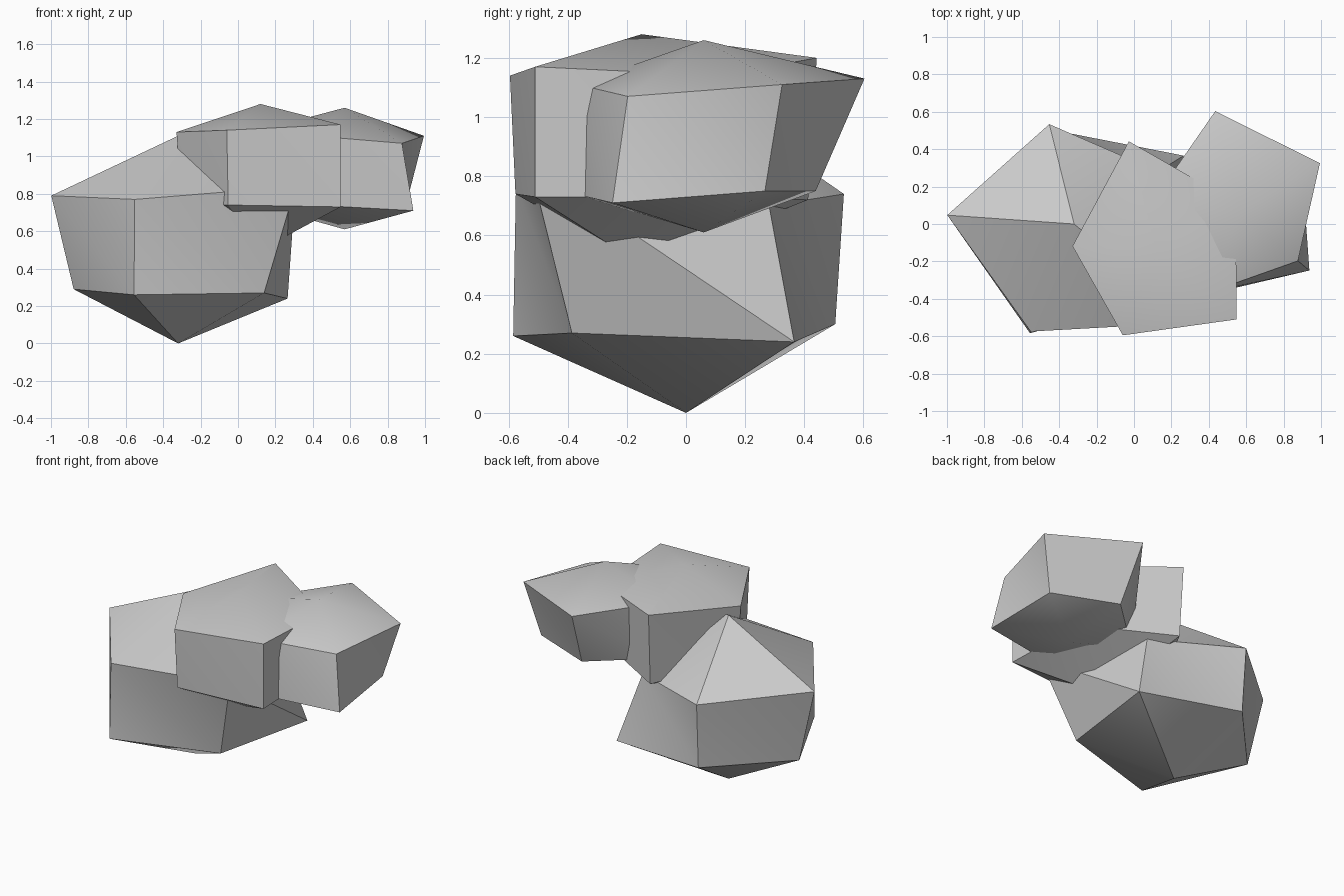
import bpy
import bmesh
from math import cos, sin, radians

default_cube = bpy.data.objects.get("Cube")
if default_cube:
    bpy.data.objects.remove(default_cube, do_unlink=True)

SIDES = 5
START_ANGLE = radians(32)
STEP = radians(360 / SIDES)

# Plain stone colour
stone = bpy.data.materials.new("stone_grey")
stone.use_nodes = True
colour = (0.6, 0.6, 0.6, 1)
stone.diffuse_color = colour
stone.node_tree.nodes["Principled BSDF"].inputs["Base Color"].default_value = colour


def make_rock(name, centre, top, bottom, upper, lower):
    """Five-sided boulder: two poles and two rings of (radius, height) corners."""
    bm = bmesh.new()
    cx, cy = centre

    def ring(corners):
        verts = []
        for i, (radius, height) in enumerate(corners):
            angle = START_ANGLE + i * STEP
            verts.append(bm.verts.new((cx + radius * cos(angle),
                                       cy + radius * sin(angle), height)))
        return verts

    top_pole = bm.verts.new((cx, cy, top))
    bottom_pole = bm.verts.new((cx, cy, bottom))
    high, low = ring(upper), ring(lower)

    # Cap, split side wall and underside of every segment
    for i in range(SIDES):
        j = (i + 1) % SIDES
        bm.faces.new((top_pole, high[i], high[j]))
        bm.faces.new((high[i], low[i], low[j]))
        bm.faces.new((high[i], low[j], high[j]))
        bm.faces.new((bottom_pole, low[j], low[i]))
    bmesh.ops.recalc_face_normals(bm, faces=bm.faces[:])

    mesh = bpy.data.meshes.new(name)
    bm.to_mesh(mesh)
    bm.free()
    mesh.materials.append(stone)
    rock = bpy.data.objects.new(name, mesh)
    bpy.context.collection.objects.link(rock)
    return rock


rocks = [
    # Large boulder resting on the ground
    make_rock("base_rock", (-0.32, 0), 1.11, 0,
              upper=[(.53, .70), (.55, .74), (.68, .79), (.62, .77), (.82, .84)],
              lower=[(.69, .24), (.52, .30), (.56, .29), (.63, .26), (.60, .27)]),
    # Boulder leaning on top of it
    make_rock("middle_rock", (0.12, -0.15), 1.28, 0.5,
              upper=[(.50, 1.14), (.61, 1.2), (.45, 1.13), (.48, 1.14), (.56, 1.17)],
              lower=[(.48, .73), (.58, .72), (.42, .74), (.46, .74), (.56, .73)]),
    # Overhanging boulder at the left end
    make_rock("outer_rock", (0.57, 0.06), 1.26, 0.61,
              upper=[(.50, 1.11), (.56, 1.13), (.49, 1.13), (.46, 1.11), (.40, 1.07)],
              lower=[(.39, .75), (.39, .75), (.47, .74), (.47, .74), (.48, .71)]),
]

# Soft shading across shallow facets, crisp at the hard edges
bpy.ops.object.select_all(action="DESELECT")
for rock in rocks:
    rock.select_set(True)
bpy.context.view_layer.objects.active = rocks[0]
bpy.ops.object.shade_smooth_by_angle(angle=radians(30))
